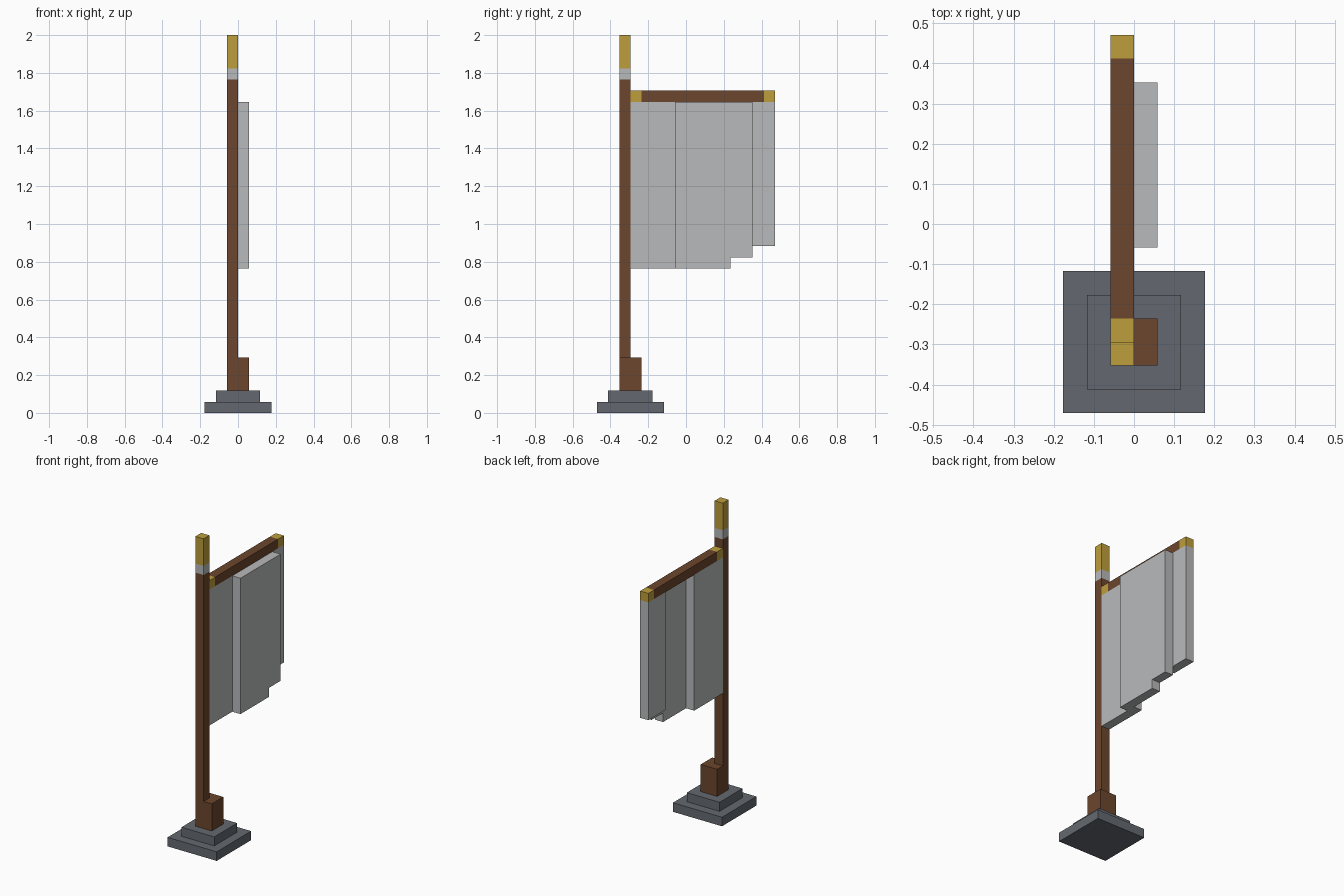
import bpy
import bmesh
from mathutils import Vector

cube = bpy.data.objects.get("Cube")
if cube:
    bpy.data.objects.remove(cube, do_unlink=True)

U = 2 / 34  # one block of the grid


def material(name, rgb):
    """Flat material from display colour values, stored as linear."""
    linear = [((c / 255 + 0.055) / 1.055) ** 2.4 for c in rgb]
    mat = bpy.data.materials.new(name)
    mat.use_nodes = True
    mat.diffuse_color = (*linear, 1)
    bsdf = mat.node_tree.nodes["Principled BSDF"]
    bsdf.inputs["Base Color"].default_value = (*linear, 1)
    bsdf.inputs["Roughness"].default_value = 0.8
    return mat


stone = material("slate stone", (100, 105, 112))
wood = material("brown wood", (108, 70, 45))
gold = material("gold", (189, 159, 60))
pale = material("pale grey", (185, 186, 187))


def block(name, mat, x, y, z):
    """Box given by its (low, high) extent in blocks along each axis."""
    low, high = (Vector(corner) * U for corner in zip(x, y, z))
    bm = bmesh.new()
    bmesh.ops.create_cube(bm, size=1)
    bmesh.ops.scale(bm, vec=high - low, verts=bm.verts)
    bmesh.ops.translate(bm, vec=(low + high) / 2, verts=bm.verts)
    mesh = bpy.data.meshes.new(name)
    bm.to_mesh(mesh)
    bm.free()
    mesh.materials.append(mat)
    obj = bpy.data.objects.new(name, mesh)
    bpy.context.collection.objects.link(obj)
    return obj


BACK, FORE = (-1, 0), (0, 1)  # the two layers across x
POLE_Y = (-6, -5)

# Stepped base and pole foot
block("base_slab", stone, (-3, 3), (-8, -2), (0, 1))
block("base_step", stone, (-2, 2), (-7, -3), (1, 2))
block("pole_foot", wood, (-1, 1), (-6, -4), (2, 5))

# Pole with a collar and gilded tip
block("pole", wood, BACK, POLE_Y, (5, 30))
block("pole_collar", pale, BACK, POLE_Y, (30, 31))
block("pole_tip", gold, BACK, POLE_Y, (31, 34))

# Crossbar with gilded ends
block("crossbar", wood, BACK, (-4, 7), (28, 29))
block("crossbar_inner_cap", gold, BACK, (-5, -4), (28, 29))
block("crossbar_outer_cap", gold, BACK, (7, 8), (28, 29))

# Cloth folds, alternating between layers, with a ragged hem
block("cloth_inner_fold", pale, BACK, (-5, 0), (13, 28))
block("cloth_middle_fold", pale, FORE, (-1, 4), (13, 28))
block("cloth_middle_fold_edge", pale, FORE, (4, 6), (14, 28))
block("cloth_outer_fold", pale, BACK, (5, 8), (15, 28))
